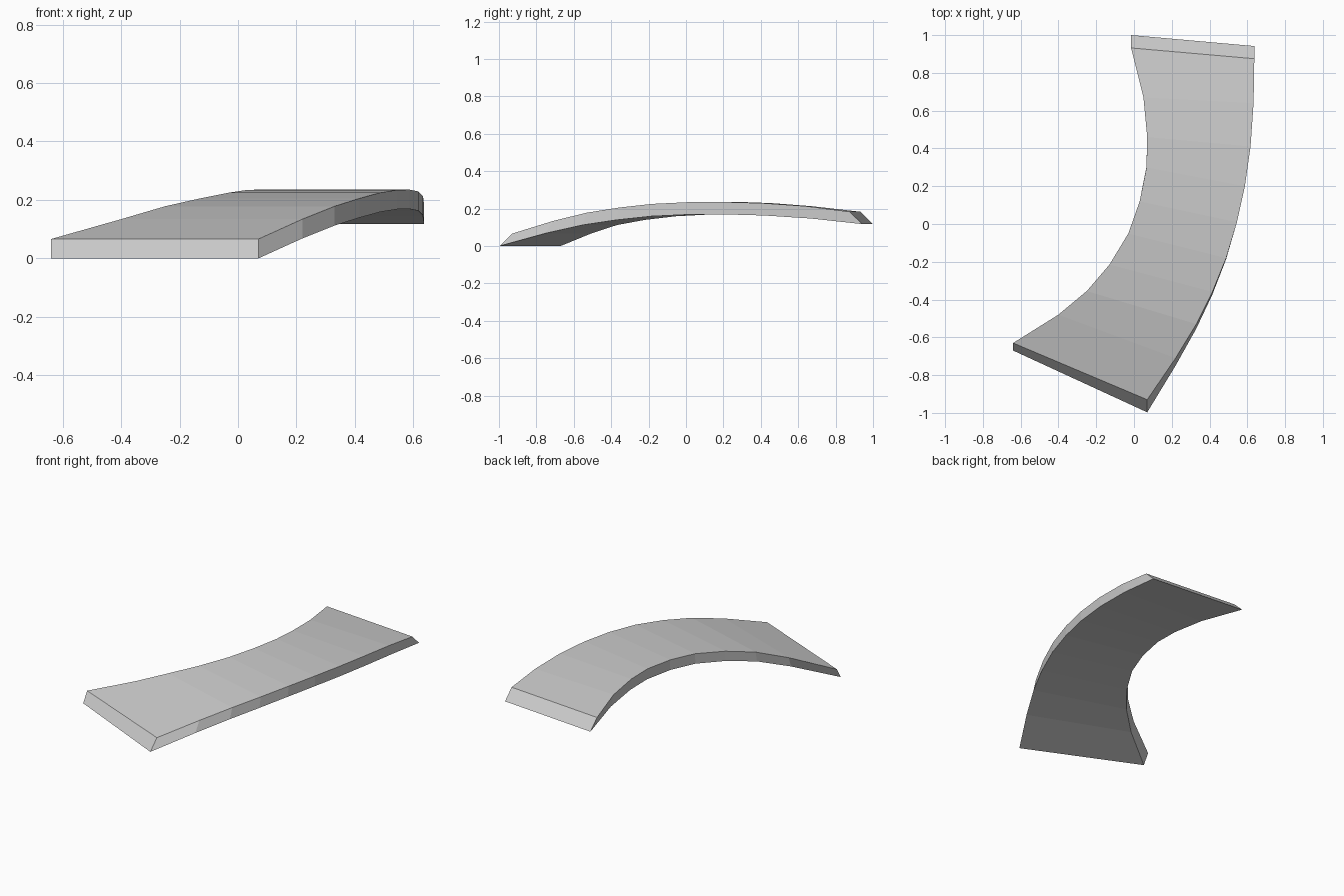
import bpy, bmesh

if "Cube" in bpy.data.objects:
    bpy.data.objects.remove(bpy.data.objects["Cube"])

# Cross-section stations along the arch: inner x, y / outer x, y / top z / end flare
STATIONS = [
    (-0.64, -0.63, 0.07, -0.93, 0.066, -1.0),
    (-0.40, -0.48, 0.22, -0.71, 0.134, -0.6),
    (-0.25, -0.355, 0.33, -0.53, 0.178, -0.35),
    (-0.13, -0.215, 0.415, -0.36, 0.205, -0.2),
    (-0.03, -0.05, 0.488, -0.18, 0.225, -0.08),
    (0.03, 0.12, 0.545, 0.01, 0.234, 0.0),
    (0.066, 0.30, 0.587, 0.20, 0.235, 0.05),
    (0.07, 0.46, 0.617, 0.41, 0.229, 0.15),
    (0.05, 0.67, 0.633, 0.64, 0.213, 0.4),
    (-0.015, 0.932, 0.637, 0.875, 0.183, 1.0),
]
THICKNESS = 0.066

bm = bmesh.new()
rings = []
for ix, iy, ox, oy, z, flare in STATIONS:
    # The underside is longer than the top, giving the bevelled ends
    inner_shift = flare * (0.04 if flare < 0 else 0.068)
    outer_shift = flare * 0.067
    low = z - THICKNESS
    rings.append([bm.verts.new(p) for p in (
        (ix, iy, z), (ox, oy, z),
        (ox, oy + outer_shift, low), (ix, iy + inner_shift, low))])

# Skin the slab and close both ends
for a, b in zip(rings, rings[1:]):
    for k in range(4):
        n = (k + 1) % 4
        bm.faces.new((a[k], a[n], b[n], b[k]))
bm.faces.new(rings[0])
bm.faces.new(rings[-1])
bmesh.ops.recalc_face_normals(bm, faces=bm.faces)

mesh = bpy.data.meshes.new("curved_arch_slab")
bm.to_mesh(mesh)
bm.free()
slab = bpy.data.objects.new("curved_arch_slab", mesh)
bpy.context.collection.objects.link(slab)
